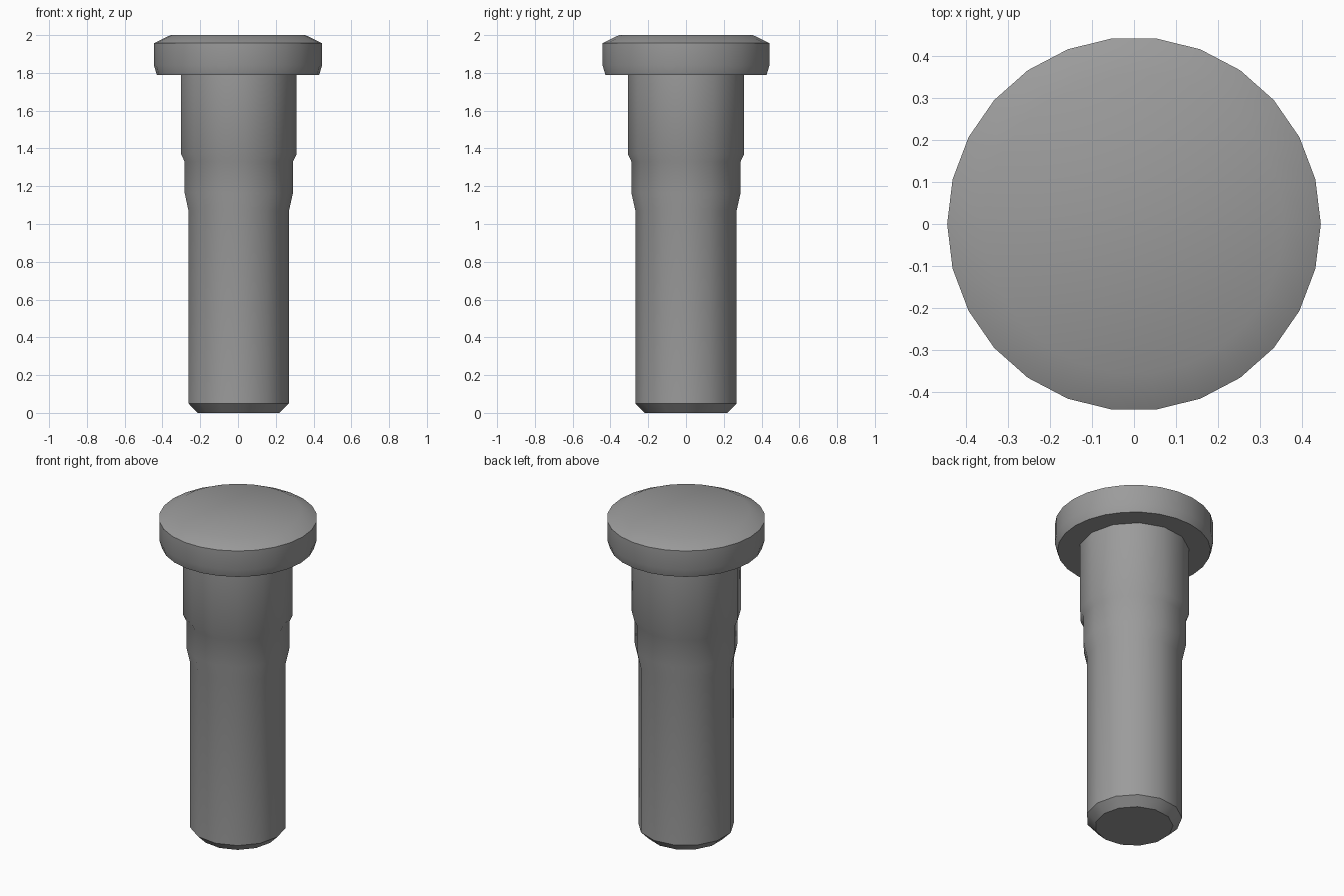
import bpy, bmesh
from math import cos, sin, tau, radians

cube = bpy.data.objects.get("Cube")
if cube:
    bpy.data.objects.remove(cube, do_unlink=True)

# Single grey material
grey = bpy.data.materials.new("steel grey")
grey.use_nodes = True
colour = (0.33, 0.33, 0.33, 1)
grey.diffuse_color = colour
grey.node_tree.nodes["Principled BSDF"].inputs["Base Color"].default_value = colour


def lathe(name, profile, sides):
    """Revolve (radius, height) points, listed bottom to top, and cap both ends."""
    bm = bmesh.new()
    rings = [[bm.verts.new((r * cos(tau * i / sides), r * sin(tau * i / sides), z))
              for i in range(sides)] for r, z in profile]
    for low, high in zip(rings, rings[1:]):
        for i in range(sides):
            j = (i + 1) % sides
            bm.faces.new((low[i], low[j], high[j], high[i]))
    bm.faces.new(rings[0][::-1])
    bm.faces.new(rings[-1])
    mesh = bpy.data.meshes.new(name)
    bm.to_mesh(mesh)
    bm.free()
    mesh.materials.append(grey)
    obj = bpy.data.objects.new(name, mesh)
    bpy.context.collection.objects.link(obj)
    bpy.ops.object.select_all(action="DESELECT")
    obj.select_set(True)
    bpy.context.view_layer.objects.active = obj
    bpy.ops.object.shade_smooth_by_angle(angle=radians(32))
    return obj


# Stepped shaft with chamfered tip
lathe("shaft", [(0.22, 0), (0.27, 0.05), (0.27, 1.07), (0.291, 1.165),
                (0.291, 1.33), (0.31, 1.37), (0.31, 1.79)], 13)

# Wide head with bevelled top
lathe("head", [(0.43, 1.79), (0.445, 1.84), (0.445, 1.957), (0.357, 2)], 26)
